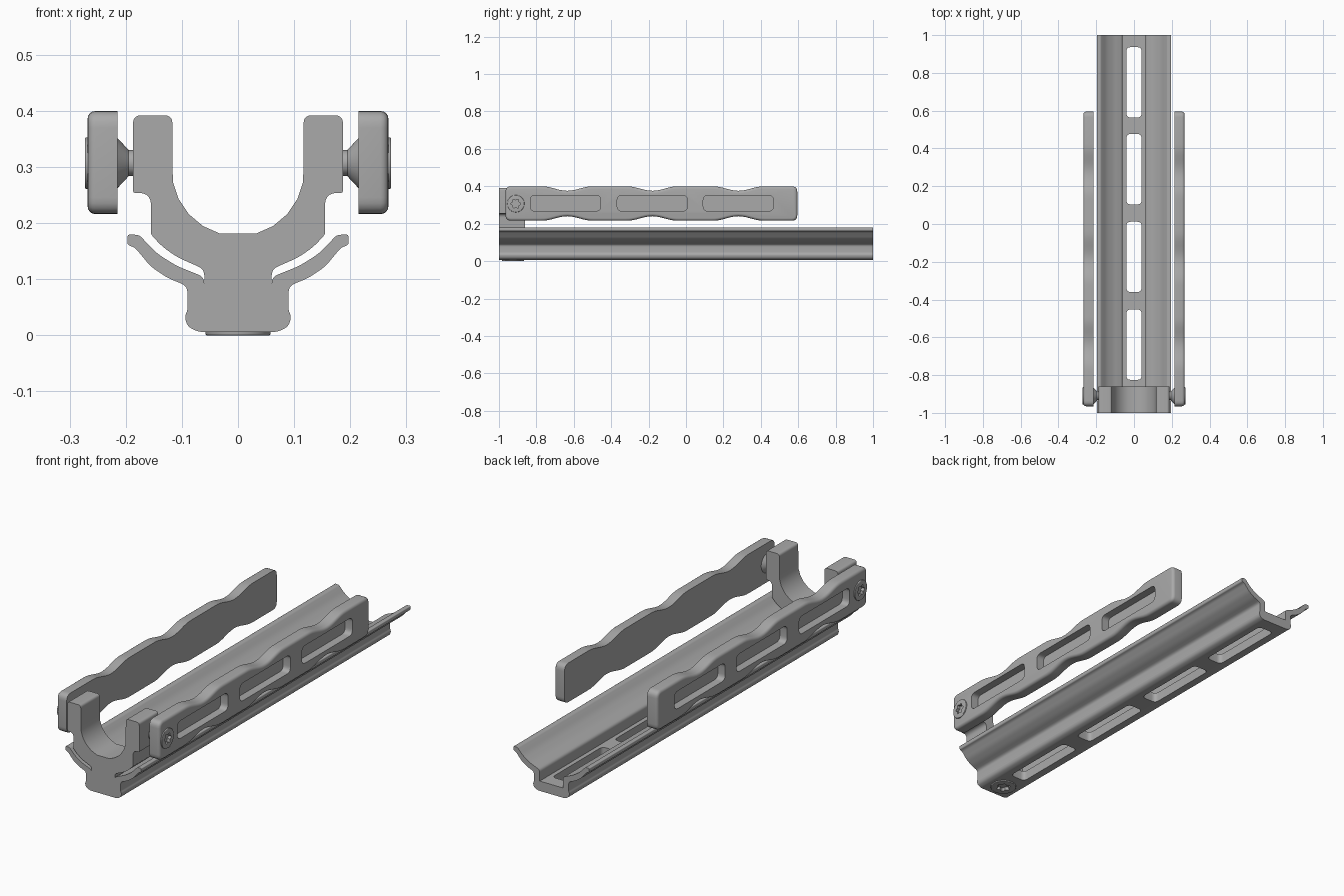
import bpy, bmesh, math
from mathutils import Vector

if "Cube" in bpy.data.objects:
    bpy.data.objects.remove(bpy.data.objects["Cube"])

grey = bpy.data.materials.new("satin grey")
grey.diffuse_color = (0.40, 0.40, 0.40, 1)
grey.use_nodes = True
grey.node_tree.nodes["Principled BSDF"].inputs["Base Color"].default_value = grey.diffuse_color


def rounded(points, steps=5):
    """Round each corner (x, y, radius) of a closed outline."""
    out = []
    n = len(points)
    for i, (x, y, r) in enumerate(points):
        p = Vector((x, y))
        if r == 0:
            out.append(p)
            continue
        a = p + (Vector(points[i - 1][:2]) - p).normalized() * r
        b = p + (Vector(points[(i + 1) % n][:2]) - p).normalized() * r
        for k in range(steps + 1):
            t = k / steps
            out.append(a * (1 - t) ** 2 + p * 2 * t * (1 - t) + b * t * t)
    return out


def slot(u0, u1, v0, v1, r):
    return rounded([(u0, v0, r), (u1, v0, r), (u1, v1, r), (u0, v1, r)])


def circle(u, v, r, n=40):
    return [(u + r * math.cos(2 * math.pi * i / n), v + r * math.sin(2 * math.pi * i / n)) for i in range(n)]


def star(u, v, r, n=48):
    pts = []
    for i in range(n):
        a = 2 * math.pi * i / n
        q = r * (1 + 0.17 * math.cos(6 * a))
        pts.append((u + q * math.cos(a), v + q * math.sin(a)))
    return pts


def prism(name, pts, axis, lo, hi, bevel=0.0, bevel_end=None):
    """Extrude an outline along an axis, optionally rounding the rim at one end."""
    place = {"X": lambda u, v, w: (w, u, v),
             "Y": lambda u, v, w: (u, w, v),
             "Z": lambda u, v, w: (u, v, w)}[axis]
    bm = bmesh.new()
    a = [bm.verts.new(place(p[0], p[1], lo)) for p in pts]
    b = [bm.verts.new(place(p[0], p[1], hi)) for p in pts]
    n = len(pts)
    caps = {"lo": bm.faces.new(a), "hi": bm.faces.new(b)}
    for i in range(n):
        bm.faces.new((a[i], a[(i + 1) % n], b[(i + 1) % n], b[i]))
    bmesh.ops.recalc_face_normals(bm, faces=bm.faces)
    if bevel:
        bmesh.ops.bevel(bm, geom=list(caps[bevel_end].edges), offset=bevel,
                        segments=4, profile=0.5, affect='EDGES')
    me = bpy.data.meshes.new(name)
    bm.to_mesh(me)
    bm.free()
    me.materials.append(grey)
    ob = bpy.data.objects.new(name, me)
    bpy.context.collection.objects.link(ob)
    return ob


def cut(ob, cutters):
    """Subtract the cutters from the object and discard them."""
    for c in cutters:
        m = ob.modifiers.new("cut", 'BOOLEAN')
        m.operation, m.solver, m.object = 'DIFFERENCE', 'EXACT', c
    dg = bpy.context.evaluated_depsgraph_get()
    me = bpy.data.meshes.new_from_object(ob.evaluated_get(dg))
    ob.modifiers.clear()
    ob.data = me
    for c in cutters:
        bpy.data.objects.remove(c)


def finish(ob, mirror=False):
    bpy.ops.object.select_all(action='DESELECT')
    ob.select_set(True)
    bpy.context.view_layer.objects.active = ob
    bpy.ops.object.shade_smooth_by_angle(angle=math.radians(32))
    if mirror:
        ob.modifiers.new("mirror", 'MIRROR')


def both_sides(half):
    return half + [(-x, z, r) for x, z, r in reversed(half)]


SCREW_Y, SCREW_Z, BASE_Y = -0.91, 0.307, -0.925

# Flared channel rail with four floor slots
half = [(0.071, 0.006, 0.01), (0.09, 0.016, 0.008), (0.095, 0.033, 0.006), (0.09, 0.045, 0.004),
        (0.09, 0.088, 0.012), (0.125, 0.102, 0.012), (0.155, 0.122, 0.012), (0.184, 0.157, 0.008),
        (0.197, 0.161, 0.005), (0.197, 0.180, 0.005), (0.176, 0.179, 0.006), (0.146, 0.147, 0.015),
        (0.11, 0.124, 0.015), (0.06, 0.104, 0.012), (0.06, 0.052, 0)]
rail = prism("channel_rail", rounded(both_sides(half), 4), "Y", -1, 1)
cuts = [prism("slot_cutter", slot(-0.04, 0.04, y, y + 0.372, 0.022), "Z", -0.1, 0.2)
        for y in (-0.825, -0.36, 0.104, 0.564)]
cuts.append(prism("socket_cutter", star(0, BASE_Y, 0.028), "Z", -0.1, 0.02))
cut(rail, cuts)
finish(rail)

# Base screw under the rail
base = prism("base_screw", circle(0, BASE_Y, 0.058), "Z", 0, 0.02, 0.003, "lo")
cut(base, [prism("socket_cutter", star(0, BASE_Y, 0.028), "Z", -0.1, 0.016)])
finish(base)

# U-shaped barrel cradle
half = [(0.06, 0.052, 0), (0.06, 0.118, 0.012), (0.11, 0.140, 0.015), (0.137, 0.160, 0.012),
        (0.155, 0.180, 0.004), (0.155, 0.254, 0.022), (0.187, 0.254, 0.004), (0.187, 0.392, 0.014),
        (0.117, 0.392, 0.014)]
half += [(0.118 * math.cos(math.radians(a)), 0.295 - 0.118 * math.sin(math.radians(a)), 0)
         for a in range(10, 90, 16)]
cradle = prism("cradle", rounded(both_sides(half)), "Y", -1, -0.86)
finish(cradle)

# Scalloped side grips with blind outer pockets
def scallop(y):
    for c in (-0.635, -0.18, 0.28):
        t = abs(y - c) / 0.135
        if t < 1:
            return 0.024 * (0.5 + 0.5 * math.cos(math.pi * t))
    return 0.0

ys = [-0.80 + 1.245 * i / 60 for i in range(61)]
outline = [(-0.965, 0.216, 0.03)] + [(y, 0.216 + scallop(y), 0) for y in ys] + [(0.595, 0.216, 0.03)]
outline += [(0.595, 0.4, 0.03)] + [(y, 0.4 - scallop(y), 0) for y in reversed(ys)] + [(-0.965, 0.4, 0.03)]
grip = prism("side_grip", rounded(outline), "X", 0.215, 0.268, 0.014, "hi")
cuts = [prism("pocket_cutter", slot(y, y + 0.375, 0.268, 0.351, 0.025), "X", 0.23, 0.4)
        for y in (-0.832, -0.368, 0.092)]
cuts.append(prism("socket_cutter", star(SCREW_Y, SCREW_Z, 0.022), "X", 0.258, 0.4))
cut(grip, cuts)
finish(grip, True)

# Screw heads on the grips
head = prism("grip_screw", circle(SCREW_Y, SCREW_Z, 0.046), "X", 0.25, 0.273, 0.003, "hi")
cut(head, [prism("socket_cutter", star(SCREW_Y, SCREW_Z, 0.022), "X", 0.258, 0.4)])
finish(head, True)

# Conical spacers between cradle and grips
stem = prism("spacer_stem", circle(SCREW_Y, SCREW_Z, 0.023), "X", 0.18, 0.197)
finish(stem, True)
cone = prism("spacer_cone", circle(SCREW_Y, SCREW_Z, 0.047), "X", 0.195, 0.217)
for v in cone.data.vertices:
    if v.co.x < 0.2:
        v.co.y = SCREW_Y + (v.co.y - SCREW_Y) * 0.5
        v.co.z = SCREW_Z + (v.co.z - SCREW_Z) * 0.5
finish(cone, True)
